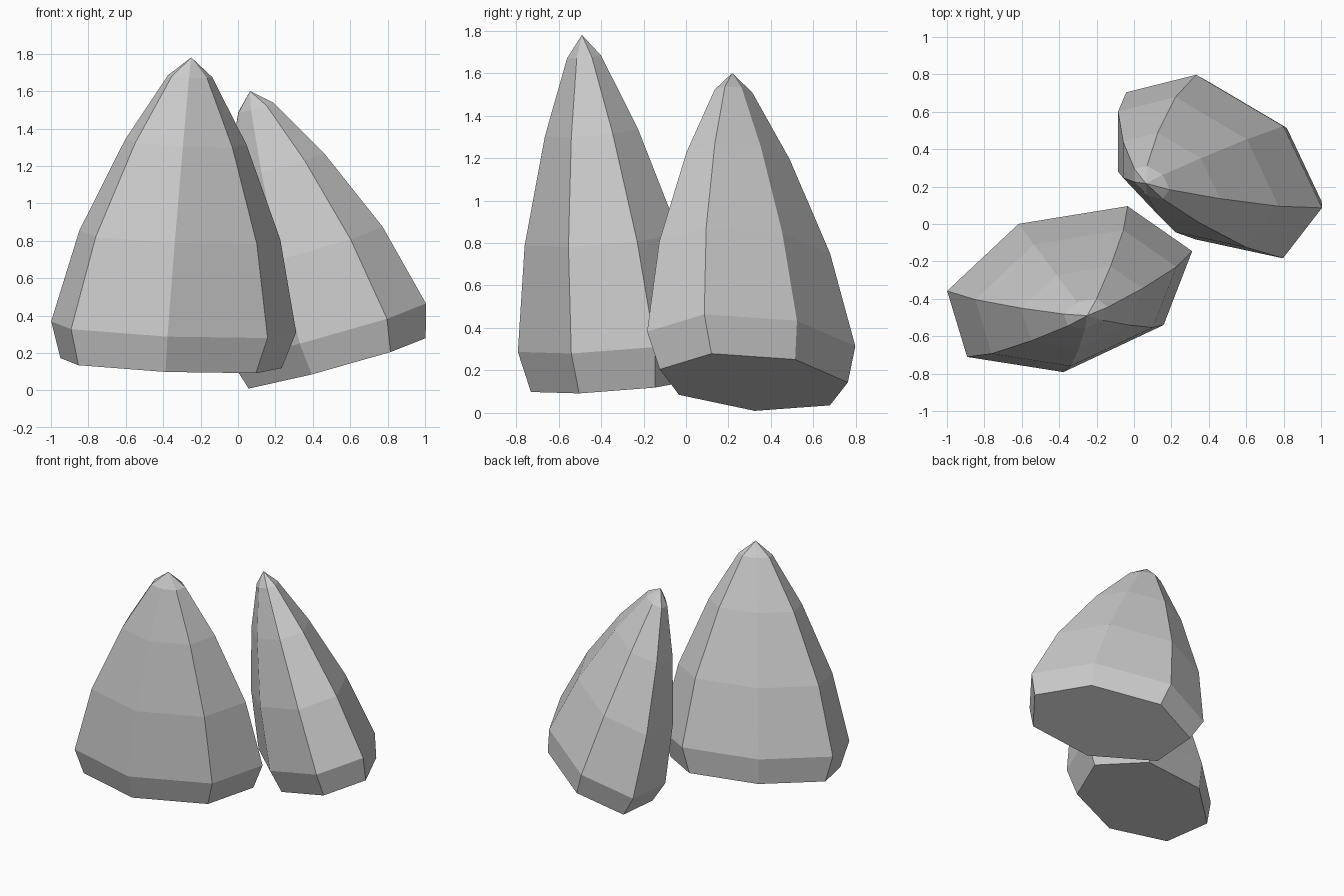
import bpy
import bmesh
from math import cos, sin, tau
from mathutils import Vector

cube = bpy.data.objects.get("Cube")
if cube:
    bpy.data.objects.remove(cube, do_unlink=True)

SIDES = 7
# Shared silhouette: (position along the axis, radius factor), tip excluded
PROFILE = [(-0.133, 0.903), (0, 1), (0.34, 0.82), (0.685, 0.495), (0.93, 0.18)]

stone = bpy.data.materials.new("stone grey")
stone.use_nodes = True
GREY = (0.6, 0.6, 0.6, 1)
stone.diffuse_color = GREY
stone.node_tree.nodes["Principled BSDF"].inputs["Base Color"].default_value = GREY


def make_rock(name, centre, tip, long_radius, short_radius):
    """Seven-sided tapering rock, leaning from its widest ring to the tip."""
    centre, tip = Vector(centre), Vector(tip)
    u, v = Vector(long_radius), Vector(short_radius)
    axis = tip - centre
    bm = bmesh.new()
    rings = []
    for along, size in PROFILE:
        rings.append([bm.verts.new(centre + axis * along
                                   + size * (u * cos(tau * i / SIDES) + v * sin(tau * i / SIDES)))
                      for i in range(SIDES)])

    # Flat underside, side bands and pointed cap
    bm.faces.new(rings[0])
    for low, high in zip(rings, rings[1:]):
        for i in range(SIDES):
            j = (i + 1) % SIDES
            bm.faces.new((low[i], low[j], high[j], high[i]))
    peak = bm.verts.new(tip)
    for i in range(SIDES):
        bm.faces.new((rings[-1][i], rings[-1][(i + 1) % SIDES], peak))
    bmesh.ops.recalc_face_normals(bm, faces=bm.faces)

    mesh = bpy.data.meshes.new(name)
    bm.to_mesh(mesh)
    bm.free()
    mesh.materials.append(stone)
    rock = bpy.data.objects.new(name, mesh)
    bpy.context.scene.collection.objects.link(rock)
    return rock


# Tall rock at the front right, shorter leaning rock at the back left
make_rock("tall_rock", (-0.35, -0.35, 0.33), (-0.25, -0.49, 1.78),
          (-0.649, -0.008, 0.039), (-0.176, -0.455, -0.035))
make_rock("leaning_rock", (0.454, 0.308, 0.315), (0.064, 0.217, 1.6),
          (-0.497, 0.004, -0.149), (-0.238, 0.503, -0.035))
